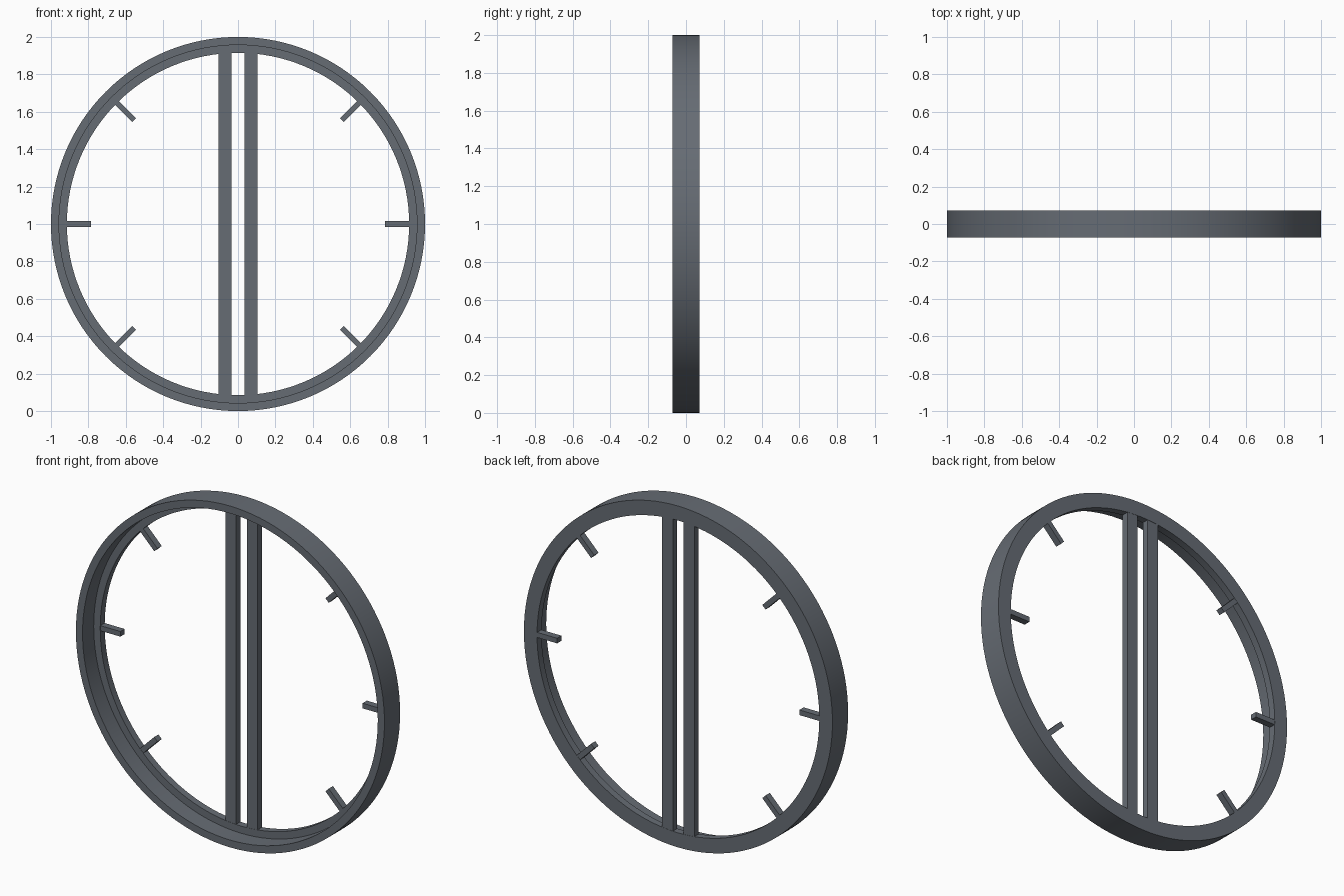
import bpy, bmesh, math
from mathutils import Matrix, Vector

if "Cube" in bpy.data.objects:
    bpy.data.objects.remove(bpy.data.objects["Cube"])

FRONT, LEDGE, BACK = -0.0725, 0.031, 0.0725
R_OUT, R_RIM, R_IN = 1.0, 0.957, 0.915
SEGMENTS = 128

metal = bpy.data.materials.new("dark grey metal")
metal.diffuse_color = (0.133, 0.150, 0.174, 1)
metal.use_nodes = True
metal.node_tree.nodes["Principled BSDF"].inputs["Base Color"].default_value = metal.diffuse_color


def add_object(name, bm):
    bmesh.ops.recalc_face_normals(bm, faces=bm.faces)
    mesh = bpy.data.meshes.new(name)
    bm.to_mesh(mesh)
    bm.free()
    mesh.materials.append(metal)
    obj = bpy.data.objects.new(name, mesh)
    bpy.context.collection.objects.link(obj)
    return obj


def add_box(name, low, high, angle=0.0):
    """Box between two corners, turned about the ring axis, lifted to ring centre."""
    low, high = Vector(low), Vector(high)
    bm = bmesh.new()
    bmesh.ops.create_cube(bm, size=1)
    place = (Matrix.Translation((0, 0, 1)) @ Matrix.Rotation(angle, 4, 'Y')
             @ Matrix.Translation((low + high) / 2)
             @ Matrix.Diagonal((*(high - low), 1)))
    bmesh.ops.transform(bm, matrix=place, verts=bm.verts)
    return add_object(name, bm)


# Ring: stepped cross-section (radius, depth) swept around the y axis
profile = [(R_OUT, FRONT), (R_OUT, BACK), (R_IN, BACK),
           (R_IN, LEDGE), (R_RIM, LEDGE), (R_RIM, FRONT)]
bm = bmesh.new()
loops = []
for i in range(SEGMENTS):
    a = 2 * math.pi * i / SEGMENTS
    loops.append([bm.verts.new((r * math.cos(a), y, 1 + r * math.sin(a)))
                  for r, y in profile])
for i in range(SEGMENTS):
    p, q = loops[i], loops[(i + 1) % SEGMENTS]
    for j in range(len(profile)):
        k = (j + 1) % len(profile)
        bm.faces.new((p[j], p[k], q[k], q[j]))
ring = add_object("ring_frame", bm)
bpy.context.view_layer.objects.active = ring
ring.select_set(True)
bpy.ops.object.shade_smooth_by_angle(angle=math.radians(30))

# Twin vertical bars
for side, x in (("left", -0.07), ("right", 0.07)):
    add_box(side + "_bar", (x - 0.035, LEDGE + 0.001, -0.917),
            (x + 0.035, BACK - 0.001, 0.917))

# Short hour ticks pointing inward
for n, deg in enumerate((-45, 0, 45, 135, 180, 225)):
    add_box(f"tick_{n + 1}", (0.785, LEDGE + 0.001, -0.015),
            (0.92, BACK - 0.001, 0.015), math.radians(deg))
